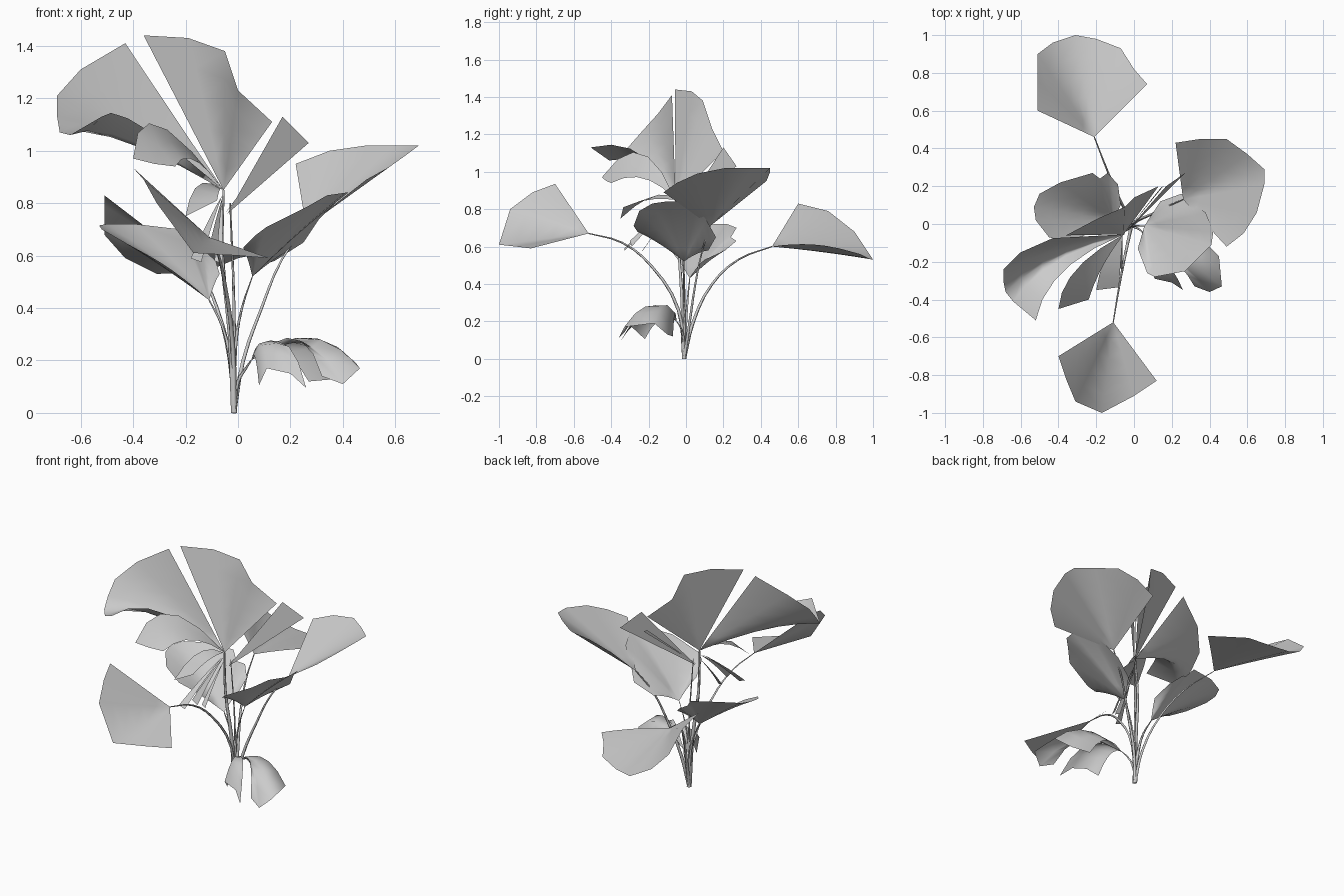
import bpy, bmesh
from mathutils import Vector as V

ROWS = 5


def fan(bm, hub, rim, bow0=(0, 0, 0), bow1=None):
    """Pleated sheet from a hub to a rim; each ray is bowed, blending bow0 to bow1."""
    hub, bow0 = V(hub), V(bow0)
    bow1 = bow0 if bow1 is None else V(bow1)
    tip = bm.verts.new(hub)
    rays = []
    for i, p in enumerate(rim):
        bow = bow0.lerp(bow1, i / max(1, len(rim) - 1))
        ray = [tip]
        for k in range(1, ROWS + 1):
            t = k / ROWS
            ray.append(bm.verts.new(hub.lerp(V(p), t) + bow * (4 * t * (1 - t))))
        rays.append(ray)
    for a, b in zip(rays, rays[1:]):
        bm.faces.new((tip, a[1], b[1]))
        for k in range(1, ROWS):
            bm.faces.new((a[k], a[k + 1], b[k + 1], b[k]))


def leaf(name, *fans):
    bm = bmesh.new()
    for f in fans:
        fan(bm, *f)
    me = bpy.data.meshes.new(name)
    bm.to_mesh(me)
    bm.free()
    for p in me.polygons:
        p.use_smooth = True
    bpy.context.collection.objects.link(bpy.data.objects.new(name, me))


def stalk(name, pts, r0=0.011, r1=0.003):
    """Tapered three-sided stem through a few points."""
    cu = bpy.data.curves.new(name, 'CURVE')
    cu.dimensions = '3D'
    cu.bevel_depth = 1
    cu.bevel_resolution = 0
    cu.resolution_u = 3
    sp = cu.splines.new('BEZIER')
    sp.bezier_points.add(len(pts) - 1)
    for i, (b, p) in enumerate(zip(sp.bezier_points, pts)):
        b.co = p
        b.handle_left_type = b.handle_right_type = 'AUTO'
        b.radius = r0 + (r1 - r0) * i / (len(pts) - 1)
    bpy.context.collection.objects.link(bpy.data.objects.new(name, cu))


# Back leaf
leaf("leaf_back", ((-.21, .46, .60), [
    (-.51, .60, .83), (-.51, .76, .79), (-.51, .90, .68), (-.43, .96, .59), (-.31, 1, .53),
    (-.20, .98, .535), (-.07, .93, .56), (0, .82, .59), (.07, .74, .605)], (0, 0, 0), (0, 0, .01)))

# Front leaf
leaf("leaf_front", ((-.11, -.52, .67), [
    (-.40, -.70, .935), (-.36, -.82, .89), (-.31, -.94, .80), (-.17, -1, .61),
    (0, -.91, .60), (.12, -.83, .59)]))

# Right upper leaf
leaf("leaf_right_upper", ((.26, .13, .71), [
    (.22, .43, .95), (.35, .45, 1.0), (.49, .45, 1.02), (.60, .37, 1.02), (.69, .29, 1.02),
    (.69, .21, 1.02), (.65, .06, .99), (.58, -.05, .94), (.49, -.12, .89)]))

# Right middle leaf
leaf("leaf_right_middle", ((.055, -.01, .52), [
    (.14, .12, .58), (.25, .16, .65), (.31, .11, .74), (.38, .06, .81), (.42, -.04, .84),
    (.41, -.11, .84), (.34, -.18, .83), (.27, -.25, .79), (.11, -.28, .71),
    (.07, -.26, .68), (.02, -.13, .63)], (0, 0, .01)))

# Left middle leaf
leaf("leaf_left_middle", ((-.11, .02, .43), [
    (-.07, .10, .53), (-.085, .21, .58), (-.14, .27, .63), (-.18, .24, .65), (-.22, .27, .70),
    (-.39, .22, .72), (-.50, .16, .72), (-.53, .09, .715), (-.52, .02, .70), (-.45, -.07, .66),
    (-.34, -.10, .60)], (0, 0, .01)))

# Low drooping leaf in two lobes
leaf("leaf_low",
     ((.05, -.05, .20), [(.08, -.22, .105), (.11, -.29, .17), (.20, -.31, .15), (.26, -.35, .095)],
      (0, 0, .06), (.02, 0, .12)),
     ((.05, -.05, .20), [(.32, -.33, .14), (.40, -.36, .11), (.465, -.33, .17), (.45, -.17, .19),
                         (.38, -.10, .13), (.27, -.07, .12)], (.03, 0, .115), (0, 0, .08)))

# Tall split leaf: main blade, drooping left lobes, right strips
H = (-.055, -.055, .85)
leaf("leaf_top_blade", (H, [(-.36, -.06, 1.44), (-.19, .03, 1.43), (-.05, .09, 1.38),
                            (0, .14, 1.23), (.13, .20, 1.11)]))
leaf("leaf_top_left",
     (H, [(-.43, -.075, 1.41), (-.60, -.15, 1.31), (-.69, -.24, 1.21), (-.69, -.31, 1.13),
          (-.68, -.36, 1.07), (-.64, -.41, 1.06), (-.52, -.51, 1.13)], (0, 0, 0), (-.09, .03, .11)),
     (H, [(-.40, -.45, .97), (-.32, -.425, .95), (-.24, -.40, .94)], (-.08, .01, .19), (-.02, 0, .07)))
leaf("leaf_top_right",
     ((-.04, -.04, .76), [(.17, .20, 1.13), (.27, .27, 1.03)]),
     ((-.05, -.05, .76), [(.14, .19, 1.02), (.155, .20, 1.01)]))

# Hanging strips below the tall leaf
for hub, a, b, bow_a, bow_b in (
        ((-.06, -.06, .85), (-.20, -.35, .75), (-.08, -.335, .81), (-.02, .03, .07), (0, 0, .02)),
        ((-.06, -.06, .83), (-.18, -.33, .59), (-.14, -.33, .575), (0, 0, .01), (0, 0, .01)),
        ((-.06, -.06, .82), (-.11, -.30, .63), (-.08, -.29, .60), (0, 0, .01), (0, 0, .01)),
        ((-.06, -.05, .80), (-.09, -.23, .58), (-.06, -.24, .57), (0, 0, .01), (0, 0, .01))):
    leaf("hanging_strip", (hub, [a, b], bow_a, bow_b))

# Stalks
base = (-.015, -.01, 0)
stalk("stalk_back", [base, (-.03, .04, .2), (-.08, .14, .4), (-.14, .28, .53), (-.21, .46, .60)])
stalk("stalk_front", [base, (-.02, -.04, .26), (-.05, -.18, .49), (-.08, -.34, .62), (-.11, -.52, .67)])
stalk("stalk_right_upper", [base, (.02, .02, .2), (.09, .05, .4), (.17, .09, .59), (.26, .13, .71)])
stalk("stalk_right_middle", [base, (-.01, -.01, .25), (.015, -.01, .4), (.055, -.01, .52)], .009, .002)
stalk("stalk_left_middle", [base, (-.03, 0, .2), (-.06, .01, .33), (-.11, .02, .43)])
stalk("stalk_low", [base, (0, -.015, .12), (.03, -.03, .17), (.05, -.05, .20)], .009, .003)
stalk("stalk_top", [base, (-.03, -.02, .3), (-.06, -.04, .6), H], .014, .005)
stalk("stalk_inner", [base, (-.015, -.01, .4), (-.03, -.03, .8)], .008, .003)
